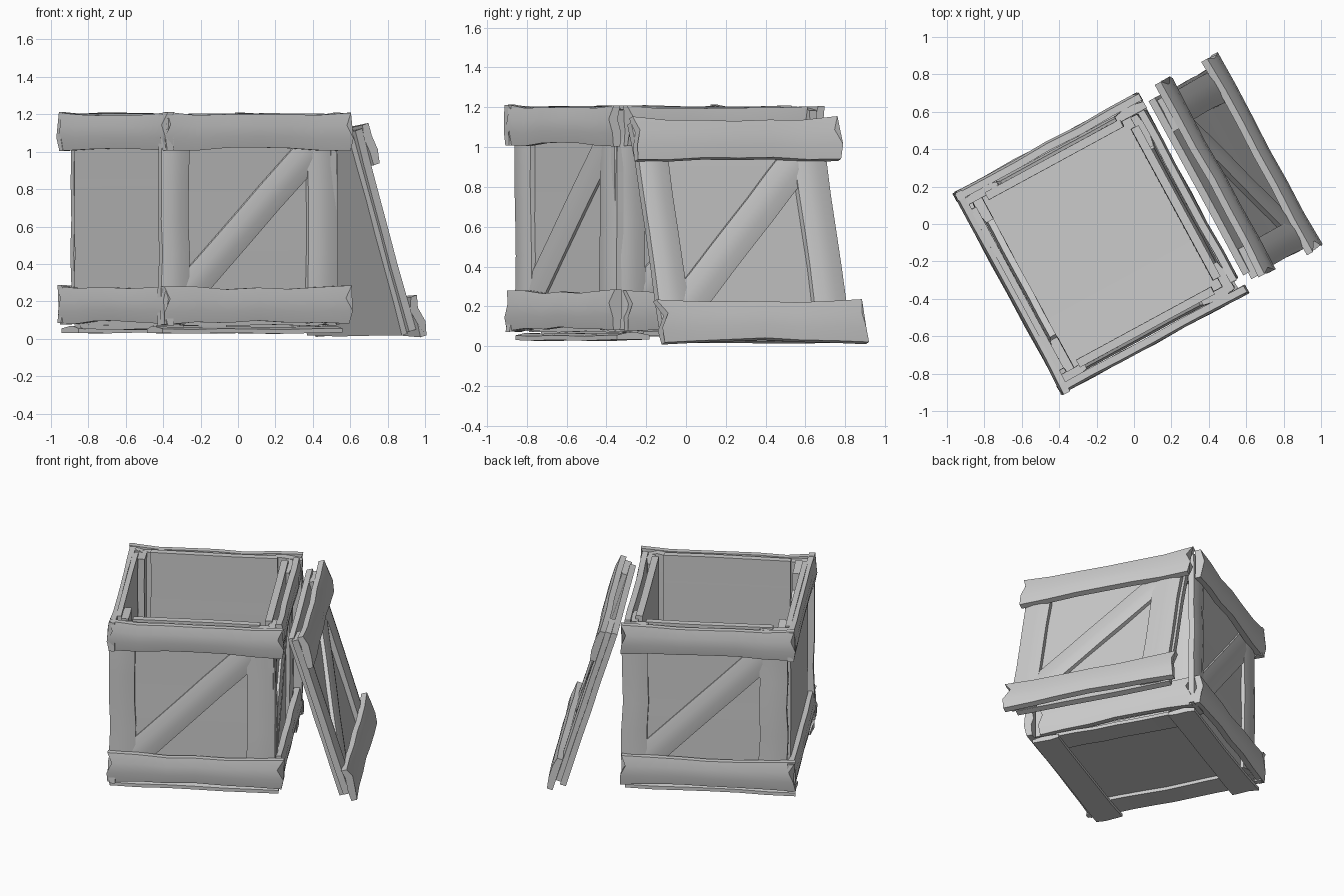
import bpy, math, random
from mathutils import Vector

if "Cube" in bpy.data.objects:
    bpy.data.objects.remove(bpy.data.objects["Cube"])

random.seed(7)
wood = bpy.data.materials.new("grey_wood")
wood.diffuse_color = (0.6, 0.6, 0.6, 1)
wood.use_nodes = True
wood.node_tree.nodes["Principled BSDF"].inputs["Base Color"].default_value = wood.diffuse_color

ANG = math.radians(28.5)
U = Vector((math.cos(ANG), math.sin(ANG), 0))
V = Vector((-math.sin(ANG), math.cos(ANG), 0))
Z = Vector((0, 0, 1))
CENTRE = Vector((-0.18, -0.105, 0))


def plank(name, frame, a, b, width, n0, n1, waist=0.14, rough=0.012, notch=0.0, crown=0.012):
    """Loft a worn board from a to b (in-plane points), n0..n1 thick along the normal."""
    origin, S, T, N = frame
    a, b = Vector(a), Vector(b)
    along = (b - a).normalized()
    across = Vector((-along.y, along.x))
    section = [(-.5, n0), (-.17, n0), (.17, n0), (.5, n0),
               (.5, n1 - crown), (.17, n1), (-.17, n1), (-.5, n1 - crown)]
    steps, verts = 6, []
    for i in range(steps + 1):
        f = i / steps
        w = width * (1 - waist * (1 - (2 * f - 1) ** 2))
        shift = random.uniform(-rough, rough) * 0.5
        bow = random.uniform(-rough, rough) * 0.3
        end = -1 if i == 0 else (1 if i == steps else 0)
        tooth = [random.uniform(-rough, rough) for _ in range(4)]
        for k, (c, n) in enumerate(section):
            col = k if k < 4 else 7 - k
            p = a.lerp(b, f) + across * (c * w + shift)
            if end:
                p += along * end * (tooth[col] - (notch if col == 2 else 0))
            verts.append(origin + S * p.x + T * p.y + N * (n + bow))
    faces = [tuple(range(8)), tuple(steps * 8 + k for k in reversed(range(8)))]
    for i in range(steps):
        for k in range(8):
            m = (k + 1) % 8
            faces.append((i * 8 + k, (i + 1) * 8 + k, (i + 1) * 8 + m, i * 8 + m))
    mesh = bpy.data.meshes.new(name)
    mesh.from_pydata(verts, [], faces)
    mesh.materials.append(wood)
    mesh.shade_smooth()
    mesh.set_sharp_from_angle(angle=math.radians(40))
    ob = bpy.data.objects.new(name, mesh)
    bpy.context.collection.objects.link(ob)
    # consistent outward normals
    import bmesh
    bm = bmesh.new()
    bm.from_mesh(mesh)
    bmesh.ops.recalc_face_normals(bm, faces=bm.faces)
    bm.to_mesh(mesh)
    bm.free()
    return ob


def wall(name, frame, panel, posts, rails, half_panel, rail_span, t0, t1, low, high, rail_w, brace):
    """Panel, two posts, a diagonal brace and two rails; depths are (inner, outer)."""
    plank(name + "_panel", frame, (0, t0), (0, t1), 2 * half_panel, *panel,
          waist=0, rough=0.006, crown=0)
    plank(name + "_left_post", frame, (-.475, t0 + .01), (-.475, t1 - .01), .175, *posts, waist=0.06)
    plank(name + "_right_post", frame, (.42, t0 + .01), (.42, t1 - .01), .19, *posts, waist=0.06)
    plank(name + "_brace", frame, *brace, .175, posts[0], posts[1] - .008, waist=0.02, rough=.006)
    for part, t in (("lower_rail", low), ("upper_rail", high)):
        plank(f"{name}_{part}", frame, (rail_span[0], t), (rail_span[1], t), rail_w, *rails,
              notch=0.03)


# crate walls
BRACE = ((-.42, .23), (.37, 1.02))
sides = [("front_wall", U, -V, .61, .41, (-.56, .565), False),
         ("right_wall", V, U, .56, .46, (-.52, .53), False),
         ("back_wall", -U, V, .615, .41, (-.565, .56), False),
         ("left_wall", -V, -U, .565, .49, (-.605, .605), True)]
for name, S, N, d, half, span, flipped in sides:
    panel, posts = (d - .125, d - .08), (d - .095, d - .045)
    if flipped:  # posts and brace on the inside
        panel, posts = (d - .075, d - .04), (d - .125, d - .07)
    wall(name, (CENTRE, S, Z, N), panel, posts, (d - .05, d),
         half, span, .07, 1.205, .18, 1.105, .205, BRACE)

# crate floor with skids below
floor = (CENTRE, U, V, Z)
plank("floor_panel", floor, (0, -.53), (0, .53), .98, .075, .105, waist=0, rough=.005, crown=0)
for side, label in ((-1, "front"), (1, "back")):
    plank(label + "_skid", floor, (-.56, side * .47), (.54, side * .47), .18, .03, .065, waist=.05)
for side, label in ((-1, "left"), (1, "right")):
    plank(label + "_floor_batten", floor, (side * .44, -.42), (side * .44, .42), .17, .05, .085, waist=.05)

# lid leaning on the right side
lean = math.radians(17)
lid = (CENTRE + U * .925 + V * .015 + Z * .015, V,
       Z * math.cos(lean) - U * math.sin(lean),
       U * math.cos(lean) + Z * math.sin(lean))
wall("lid", lid, (0, .04), (.03, .085), (.075, .125), .53, (-.585, .585),
     0, 1.14, .085, 1.04, .225, ((-.42, .16), (.37, .95)))
